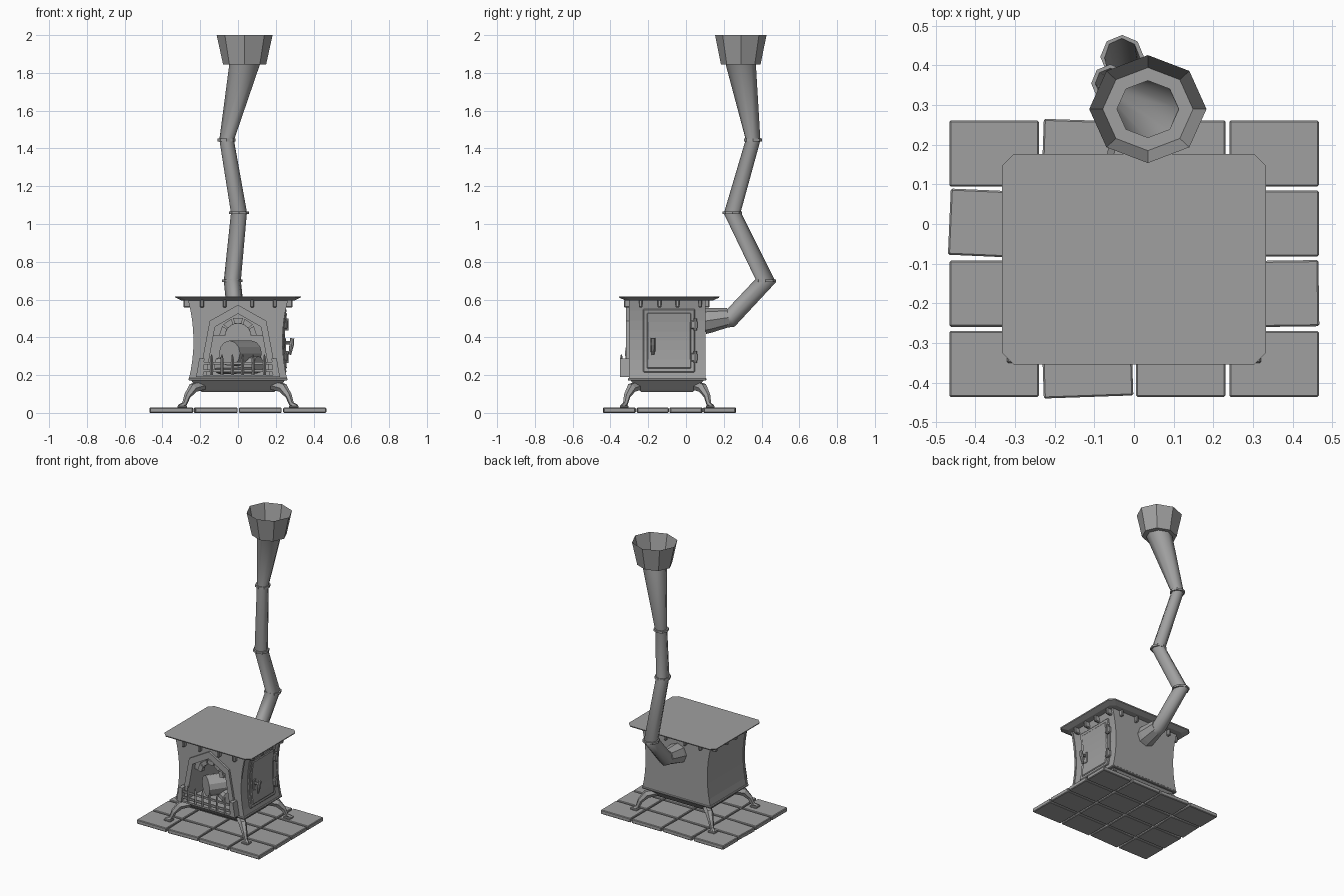
import bpy, bmesh, math
from mathutils import Vector, Matrix

if "Cube" in bpy.data.objects:
    bpy.data.objects.remove(bpy.data.objects["Cube"], do_unlink=True)

GREY = (0.35, 0.35, 0.35, 1)
iron = bpy.data.materials.new("plain_grey")
iron.use_nodes = True
iron.diffuse_color = GREY
iron.node_tree.nodes["Principled BSDF"].inputs["Base Color"].default_value = GREY


def finish(name, bm, smooth=False):
    bmesh.ops.recalc_face_normals(bm, faces=bm.faces[:])
    for f in bm.faces:
        f.smooth = smooth
    me = bpy.data.meshes.new(name)
    bm.to_mesh(me)
    bm.free()
    me.materials.append(iron)
    ob = bpy.data.objects.new(name, me)
    bpy.context.collection.objects.link(ob)
    return ob


def box(name, centre, size, bevel=0, turn=0, follow_side=False):
    bm = bmesh.new()
    bmesh.ops.create_cube(bm, size=1)
    bmesh.ops.scale(bm, vec=size, verts=bm.verts[:])
    if bevel:
        bmesh.ops.bevel(bm, geom=bm.edges[:], offset=bevel, segments=1, affect='EDGES')
    bmesh.ops.rotate(bm, verts=bm.verts[:], matrix=Matrix.Rotation(math.radians(turn), 3, 'Z'))
    bmesh.ops.translate(bm, vec=centre, verts=bm.verts[:])
    if follow_side:
        for i in range(1, 6):
            z = centre[2] + size[2] * (i / 6 - 0.5)
            bmesh.ops.bisect_plane(bm, geom=bm.verts[:] + bm.edges[:] + bm.faces[:],
                                   plane_co=(0, 0, z), plane_no=(0, 0, 1))
        for v in bm.verts:
            v.co.x += side(v.co.z)
    return finish(name, bm)


def prism(name, pts, y0, y1):
    """Extrude an (x, z) outline from y0 to y1."""
    bm = bmesh.new()
    f = bm.faces.new([bm.verts.new((x, y0, z)) for x, z in pts])
    new = bmesh.ops.extrude_face_region(bm, geom=[f])["geom"]
    bmesh.ops.translate(bm, vec=(0, y1 - y0, 0),
                        verts=[v for v in new if isinstance(v, bmesh.types.BMVert)])
    return finish(name, bm)


def cut(ob, tool):
    mod = ob.modifiers.new("cut", 'BOOLEAN')
    mod.operation, mod.solver, mod.object = 'DIFFERENCE', 'EXACT', tool
    bpy.context.view_layer.objects.active = ob
    bpy.ops.object.modifier_apply(modifier=mod.name)
    bpy.data.objects.remove(tool, do_unlink=True)


def sweep(name, path, sides, ref=(1, 0, 0), end=None, caps=True, smooth=False):
    """Mitred tube through (point, radius) pairs."""
    pts = [Vector(p) for p, r in path]
    dirs = [(b - a).normalized() for a, b in zip(pts, pts[1:])]
    bm = bmesh.new()
    rings = []
    for i, (p, (q, r)) in enumerate(zip(pts, path)):
        d = dirs[max(i - 1, 0)]
        n = (d + dirs[min(i, len(dirs) - 1)]).normalized()
        if end and i == len(pts) - 1:
            n = Vector(end)
        u = Vector(ref)
        u = (u - d * u.dot(d)).normalized()
        w = d.cross(u)
        ring = []
        for k in range(sides):
            a = math.tau * k / sides
            o = (u * math.cos(a) + w * math.sin(a)) * r
            ring.append(bm.verts.new(p + o - d * (o.dot(n) / d.dot(n))))
        rings.append(ring)
    for a, b in zip(rings, rings[1:]):
        for k in range(sides):
            j = (k + 1) % sides
            bm.faces.new((a[k], a[j], b[j], b[k]))
    if caps:
        bm.faces.new(rings[0])
        bm.faces.new(rings[-1])
    return finish(name, bm, smooth)


def mirrored(half):
    """Close a right-hand outline, first point on the centre line."""
    return half + [(-x, z) for x, z in reversed(half) if x > 0]


def side(z):
    return 0.231 + 0.025 * ((z - 0.38) / 0.205) ** 2


# Hearth tiles, a few laid crooked
crooked = {(1, 0): -2, (0, 1): -2.5, (1, 3): 2, (3, 2): 0.8}
for c in range(4):
    for r in range(4):
        box("hearth_tile", (-0.353 + 0.2355 * c, 0.178 - 0.177 * r, 0.014),
            (0.226, 0.167, 0.028), 0.004, crooked.get((c, r), 0))

# Stove body with waisted sides and a gabled fire opening
levels = [0.175 + 0.42 * i / 8 for i in range(9)]
outline = [(side(z), z) for z in levels] + [(-side(z), z) for z in reversed(levels)]
opening = mirrored([(0, 0.525), (0.122, 0.455), (0.168, 0.2)])
gable = mirrored([(0, 0.572), (0.15, 0.487), (0.205, 0.193)])
body = prism("stove_body", outline, -0.29, 0.1)
cut(body, prism("cutter", opening, -0.4, 0.02))
front = prism("front_plate", [(x * 1.02, z) for x, z in outline], -0.303, -0.289)
cut(front, prism("cutter", opening, -0.4, 0))
frame = prism("fire_frame", gable, -0.318, -0.302)
cut(frame, prism("cutter", opening, -0.4, 0))
prism("back_trim", [(x * 1.015, z) for x, z in outline], 0.09, 0.104)
box("bottom_lip", (0, -0.1, 0.178), (0.525, 0.416, 0.014), 0.004)

# Arched panel above the fire, ringed with wedge blocks
panel = prism("arch_panel", mirrored([(0, 0.525), (0.122, 0.455), (0.13, 0.41)]), -0.285, -0.27)
arc = [(0.068 * math.cos(math.pi * i / 12), 0.405 + 0.068 * math.sin(math.pi * i / 12))
       for i in range(13)]
cut(panel, prism("cutter", arc, -0.35, -0.2))
for i in range(5):
    a0, a1 = (math.pi * (i + t) / 5 for t in (0.08, 0.92))
    prism("arch_block", [(r * math.cos(a), 0.405 + r * math.sin(a))
                         for r, a in ((0.07, a0), (0.1, a0), (0.1, a1), (0.07, a1))],
          -0.298, -0.28)

# Top plate: chamfered corners, underside drawn in
bm = bmesh.new()
rings = []
for z, inset in ((0.595, 0.035), (0.61, 0.002), (0.617, 0)):
    hx, hy, c = 0.333 - inset, 0.266 - inset, 0.03
    corner = [(hx, hy - c), (hx - c, hy)]
    loop = corner + [(-x, y) for x, y in corner[::-1]]
    loop += [(-x, -y) for x, y in loop]
    rings.append([bm.verts.new((x, y - 0.089, z)) for x, y in loop])
for a, b in zip(rings, rings[1:]):
    for k in range(8):
        j = (k + 1) % 8
        bm.faces.new((a[k], a[j], b[j], b[k]))
bm.faces.new(rings[0])
bm.faces.new(rings[-1])
finish("top_plate", bm)

# Brackets under the top plate
for x in (-0.19, -0.07, 0.075, 0.195):
    for y in (-0.312, 0.11):
        box("top_bracket", (x, y, 0.578), (0.02, 0.03, 0.042), 0.005)
for y in (-0.24, -0.14, -0.045, 0.075):
    for s in (-1, 1):
        box("side_bracket", (s * 0.268, y, 0.578), (0.042, 0.02, 0.042), 0.005)

# Side door, hinges and lever
box("door_rim", (0.002, -0.09, 0.382), (0.016, 0.275, 0.336), 0.005, follow_side=True)
box("door_panel", (0.008, -0.09, 0.382), (0.016, 0.235, 0.296), 0.005, follow_side=True)
for z in (0.295, 0.467):
    box("door_hinge", (side(z) + 0.012, 0.042, z), (0.03, 0.036, 0.045), 0.006)
    sweep("hinge_pin", [((side(z) + 0.022, 0.048, z - 0.032), 0.009),
                        ((side(z) + 0.022, 0.048, z + 0.032), 0.009)], 8)
box("lever_plate", (0.247, -0.175, 0.36), (0.012, 0.028, 0.075), 0.003)
sweep("lever_stem", [((0.235, -0.175, 0.372), 0.009), ((0.285, -0.175, 0.372), 0.009)], 8, (0, 1, 0))
sweep("lever_grip", [((0.287, -0.175, 0.395), 0.011), ((0.284, -0.175, 0.36), 0.012),
                     ((0.274, -0.175, 0.308), 0.007)], 8)

# Fire grate in front of the opening
for z in (0.222, 0.262):
    box("grate_rail", (0, -0.338, z), (0.4, 0.01, 0.013))
for x in (-0.14, -0.085, -0.03, 0.025, 0.08, 0.14):
    sweep("grate_bar", [((x, -0.342, 0.2), 0.008), ((x, -0.342, 0.285), 0.008),
                        ((x, -0.342, 0.308), 0.003)], 4)
for s in (-1, 1):
    prism("grate_post", [(s * x, z) for x, z in
                         ((0.185, 0.19), (0.222, 0.19), (0.205, 0.288), (0.178, 0.288))],
          -0.35, -0.3)
box("grate_floor", (0, -0.322, 0.195), (0.4, 0.045, 0.012))

# Logs
sweep("large_log", [((-0.045, -0.285, 0.315), 0.068), ((0.07, -0.12, 0.315), 0.068)], 12, (0, 0, 1))
sweep("small_log", [((0.11, -0.25, 0.255), 0.045), ((-0.1, -0.1, 0.25), 0.045)], 10, (0, 0, 1))

# Tapered base and splayed legs
bm = bmesh.new()
base = [[bm.verts.new((sx * hx, -0.1 + sy * hy, z))
         for sx, sy in ((1, 1), (-1, 1), (-1, -1), (1, -1))]
        for hx, hy, z in ((0.19, 0.135, 0.11), (0.205, 0.15, 0.125), (0.25, 0.195, 0.173))]
for a, b in zip(base, base[1:]):
    for k in range(4):
        bm.faces.new((a[k], a[k - 1], b[k - 1], b[k]))
bm.faces.new(base[0])
bm.faces.new(base[-1])
finish("stove_base", bm)
for sx in (-1, 1):
    for sy in (-1, 1):
        path = [((sx * x, -0.1 + sy * y, z), r) for x, y, z, r in
                ((0.18, 0.14, 0.148, 0.026), (0.238, 0.188, 0.132, 0.026),
                 (0.268, 0.212, 0.09, 0.018), (0.285, 0.222, 0.045, 0.013),
                 (0.312, 0.24, 0.032, 0.012))]
        sweep("leg", path, 6, (-sy, sx, 0))
        box("foot", (sx * 0.295, -0.1 + sy * 0.228, 0.033), (0.05, 0.045, 0.012), 0.003)

# Crooked flue pipe, joint rings and chimney mouth
flue = [((-0.01, 0.09, 0.483), 0.046), ((-0.01, 0.235, 0.5), 0.046),
        ((-0.03, 0.422, 0.7), 0.045), ((0.005, 0.245, 1.06), 0.042),
        ((-0.06, 0.355, 1.445), 0.038), ((0.035, 0.29, 1.845), 0.079)]
sweep("flue_pipe", flue, 8, end=(0, 0, 1), caps=False, smooth=True)
sweep("flue_collar", [((-0.01, 0.095, 0.485), 0.068), ((-0.01, 0.125, 0.49), 0.066),
                      ((-0.01, 0.225, 0.505), 0.05)], 8)
for (x, y, z), r in flue[2:5]:
    sweep("flue_ring", [((x, y, z - 0.007), r + 0.01), ((x, y, z + 0.007), r + 0.01)], 8)
bm = bmesh.new()
rings = [[bm.verts.new((0.035 + r * math.cos(math.tau * k / 8),
                        0.29 + 0.92 * r * math.sin(math.tau * k / 8), z)) for k in range(8)]
         for r, z in ((0.078, 1.845), (0.114, 1.845), (0.148, 2.0))]
for a, b in zip(rings, rings[1:]):
    for k in range(8):
        bm.faces.new((a[k - 1], a[k], b[k], b[k - 1]))
finish("chimney_mouth", bm)
